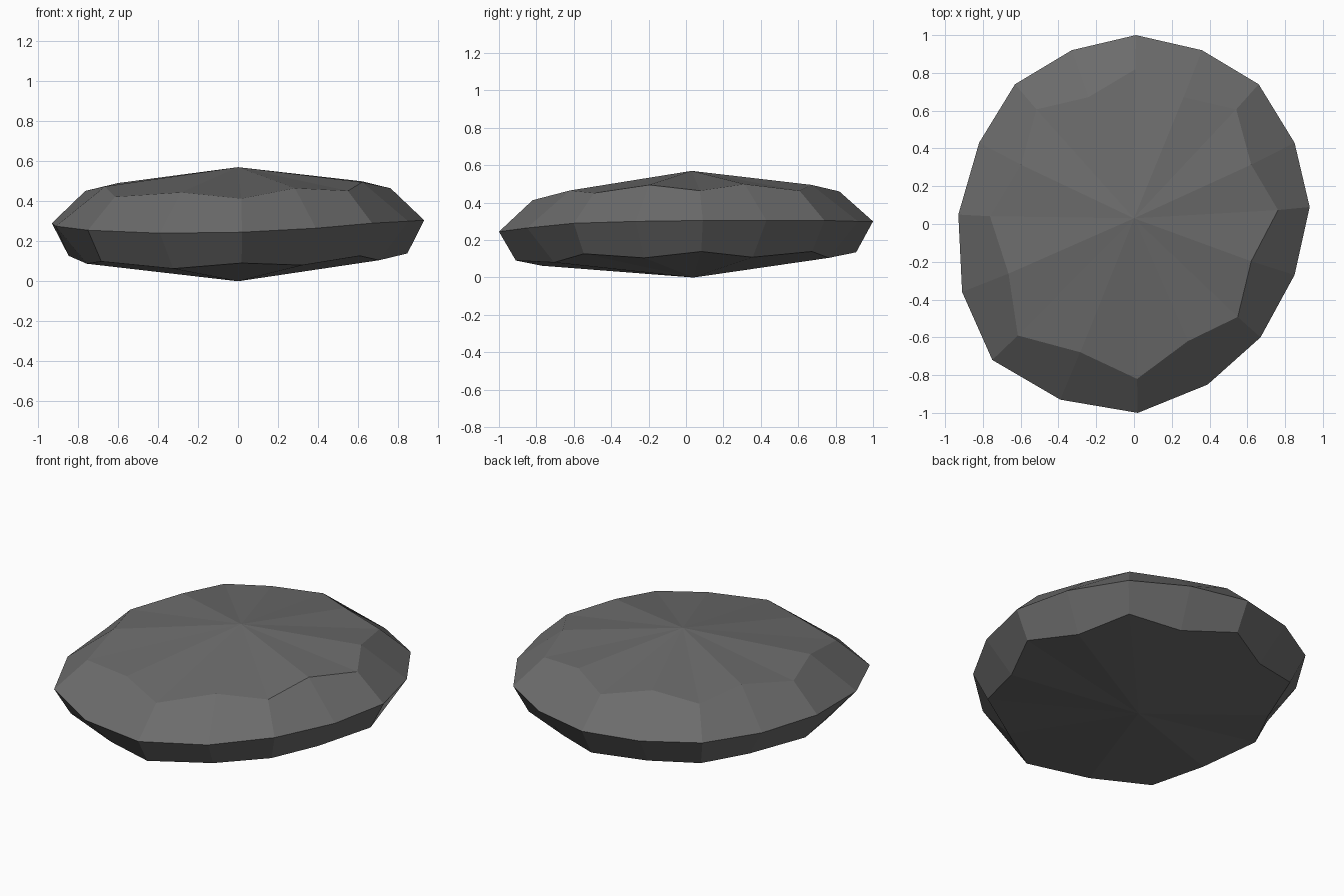
import bpy
import bmesh

# Remove only the default object
default_cube = bpy.data.objects.get("Cube")
if default_cube:
    bpy.data.objects.remove(default_cube, do_unlink=True)

# Uneven outline of the stone at its widest, counter-clockwise from its left
OUTLINE = [
    (.93, .09, .305), (.85, .43, .305), (.66, .74, .305), (.36, .92, .30),
    (.01, 1.0, .30), (-.33, .92, .30), (-.63, .74, .30), (-.82, .43, .295),
    (-.93, .05, .29), (-.91, -.36, .275), (-.75, -.72, .255), (-.39, -.93, .24),
    (.02, -1.0, .245), (.39, -.85, .265), (.67, -.60, .29), (.85, -.27, .30),
]


def make_material(name, colour):
    material = bpy.data.materials.new(name)
    material.use_nodes = True
    material.diffuse_color = colour
    shader = next(node for node in material.node_tree.nodes
                  if node.type == 'BSDF_PRINCIPLED')
    shader.inputs["Base Color"].default_value = colour
    shader.inputs["Roughness"].default_value = 0.9
    return material


def inner_ring(bm, corner, middle, slope):
    """Shrunken outline; each alternating (scale, height) cuts the facets."""
    ring = []
    for index, (x, y, z) in enumerate(OUTLINE):
        scale, height = middle if index % 2 else corner
        lean = slope[index % 2]
        ring.append(bm.verts.new((x * scale, y * scale, z * lean + height)))
    return ring


def bridge(bm, lower, upper):
    """Band of flat facets between two rings."""
    count = len(lower)
    for i in range(count):
        j = (i + 1) % count
        bm.faces.new((lower[i], lower[j], upper[j], upper[i]))


def cap(bm, ring, tip):
    """Shallow fan closing a ring at one point."""
    point = bm.verts.new(tip)
    for i, vert in enumerate(ring):
        bm.faces.new((vert, ring[(i + 1) % len(ring)], point))


# Stone: bottom fan, lower band, upper band, top fan
bm = bmesh.new()
rim = [bm.verts.new(point) for point in OUTLINE]
base_ring = inner_ring(bm, (.91, -.105), (.83, -.105), (.8, .7))
crown_ring = inner_ring(bm, (.82, .205), (.73, .24), (.85, .85))
bridge(bm, base_ring, rim)
bridge(bm, rim, crown_ring)
cap(bm, base_ring, (0, .04, 0))
cap(bm, crown_ring, (0, .03, .57))
bmesh.ops.recalc_face_normals(bm, faces=bm.faces)

mesh = bpy.data.meshes.new("flat_stone")
bm.to_mesh(mesh)
bm.free()
mesh.materials.append(make_material("dark_grey_stone", (.15, .15, .15, 1)))
stone = bpy.data.objects.new("flat_stone", mesh)
bpy.context.collection.objects.link(stone)
